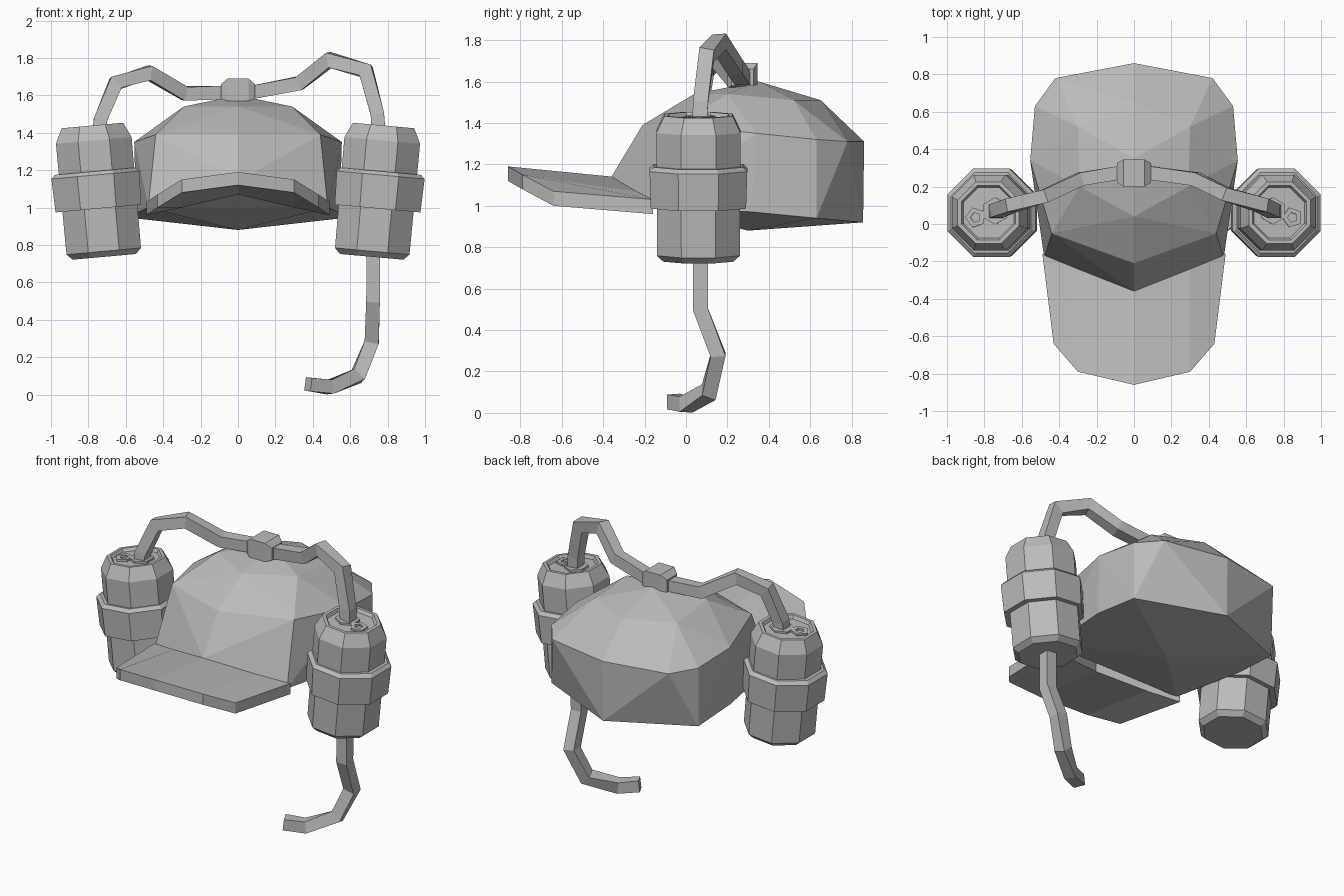
import bpy, bmesh
from math import cos, sin, pi
from mathutils import Vector, Matrix

if "Cube" in bpy.data.objects:
    bpy.data.objects.remove(bpy.data.objects["Cube"])

GREY = (0.5, 0.5, 0.5, 1)
grey = bpy.data.materials.new("plain grey")
grey.use_nodes = True
grey.diffuse_color = GREY
grey.node_tree.nodes["Principled BSDF"].inputs["Base Color"].default_value = GREY


def finish(bm, name, matrix=None):
    bmesh.ops.recalc_face_normals(bm, faces=bm.faces)
    mesh = bpy.data.meshes.new(name)
    bm.to_mesh(mesh)
    bm.free()
    mesh.materials.append(grey)
    obj = bpy.data.objects.new(name, mesh)
    bpy.context.collection.objects.link(obj)
    if matrix:
        obj.matrix_world = matrix
    return obj


def both_sides(points):
    """Mirror points across x = 0, keeping centre points single."""
    return list(points) + [(-x, y, z) for x, y, z in points if x > 0]


def hull(name, points):
    bm = bmesh.new()
    for p in both_sides(points):
        bm.verts.new(p)
    bmesh.ops.convex_hull(bm, input=bm.verts[:])
    return finish(bm, name)


def bridge(bm, a, b):
    for i in range(len(a)):
        j = (i + 1) % len(a)
        bm.faces.new((a[i], a[j], b[j], b[i]))


def lathe(name, profile, sides, matrix, closed=False):
    """Revolve (flat radius, height) pairs; closed makes a ring, else ends are capped."""
    bm = bmesh.new()
    rings = []
    for r, z in profile:
        r /= cos(pi / sides)
        angles = [(k + 0.5) * 2 * pi / sides for k in range(sides)]
        rings.append([bm.verts.new((r * cos(a), r * sin(a), z)) for a in angles])
    for a, b in zip(rings, rings[1:]):
        bridge(bm, a, b)
    if closed:
        bridge(bm, rings[-1], rings[0])
    else:
        bm.faces.new(rings[0])
        bm.faces.new(rings[-1])
    return finish(bm, name, matrix)


def square_tube(name, path, half=0.036):
    """Sweep a square along a bent path with mitred corners."""
    pts = [Vector(p) for p in path]
    bm = bmesh.new()
    rings = []
    for i, p in enumerate(pts):
        before = (p - pts[i - 1]).normalized() if i else (pts[1] - p).normalized()
        after = (pts[i + 1] - p).normalized() if i + 1 < len(pts) else before
        t = (before + after).normalized()
        u = t.cross(Vector((0, 1, 0))).normalized()
        v = u.cross(t)
        u = u * half / max(t.dot(before), 0.7)
        v = v * half
        rings.append([bm.verts.new(p + u * a + v * b)
                      for a, b in ((1, 1), (1, -1), (-1, -1), (-1, 1))])
    for a, b in zip(rings, rings[1:]):
        bridge(bm, a, b)
    bm.faces.new(rings[0])
    bm.faces.new(rings[-1])
    return finish(bm, name)


# Cap crown: lower rim, wall top, upper ring, apex and underside point
hull("cap_crown", [
    (0, -.36, 1.14), (.48, -.18, 1.0), (.545, .32, .97), (.53, .63, .94), (0, .855, .92),
    (0, -.21, 1.39), (.44, -.05, 1.39), (.555, .34, 1.35),
    (.53, .63, 1.32), (.42, .78, 1.31), (0, .86, 1.31),
    (0, .04, 1.54), (.29, .2, 1.54), (.3, .52, 1.51), (0, .65, 1.51),
    (0, .35, 1.6), (0, .3, .88)])

# Arched brim with thickness
front = [(-.43, -.64, 1.07), (-.3, -.79, 1.15), (0, -.86, 1.19),
         (.3, -.79, 1.15), (.43, -.64, 1.07)]
back = [(-.49, -.16, 1.03), (-.3, -.24, 1.07), (0, -.35, 1.14),
        (.3, -.24, 1.07), (.49, -.16, 1.03)]
bm = bmesh.new()
loops = []
for drop in (0, 0.07):
    loops.append([bm.verts.new((x, y, z - drop)) for x, y, z in front + back[::-1]])
bridge(bm, *loops)
for loop in loops:
    for i in range(4):
        bm.faces.new((loop[i], loop[i + 1], loop[8 - i], loop[9 - i]))
finish(bm, "cap_brim")

# Tilted drink cans with their holders and lid details
can = [(.17, -.355), (.2, -.325), (.203, .27), (.165, .35), (.145, .35), (.135, .33)]
band = [(.19, -.1), (.23, -.1), (.236, .08), (.215, .1), (.19, .1)]
loop = [(.022, 0), (.045, 0), (.045, .015), (.022, .015)]
for side, s in (("left", 1), ("right", -1)):
    base = Matrix.Translation((s * .747, .06, 1.09)) @ Matrix.Rotation(s * .09, 4, "Y")
    lathe(side + "_can", can, 8, base)
    lathe(side + "_can_holder", band, 8, base @ Matrix.Translation((s * .008, 0, .005)), True)
    lathe(side + "_pull_tab", loop, 5, base @ Matrix.Translation((s * .07, -.025, .328)), True)
    lathe(side + "_can_mouth", [(r * 1.4, z) for r, z in loop], 6,
          base @ Matrix.Translation((-s * .035, .01, .328)), True)

# Drinking tubes
square_tube("left_tube", [(.755, .065, 1.36), (.745, .07, 1.5), (.685, .1, 1.73),
                          (.49, .16, 1.79), (.33, .24, 1.665), (.07, .275, 1.615)])
square_tube("right_tube", [(-.745, .065, 1.36), (-.735, .07, 1.47), (-.655, .1, 1.665),
                           (-.475, .15, 1.72), (-.285, .24, 1.61), (-.07, .275, 1.615)])
square_tube("mouth_tube", [(.725, .07, .8), (.722, .07, .5), (.715, .155, .28),
                           (.64, .11, .1), (.49, .0, .04), (.375, -.06, .055)])

# Connector block on top of the cap
hull("tube_connector",
     [(.055, y, z) for y in (.2, .345) for z in (1.57, 1.69)] +
     [(.09, y, z) for y in (.22, .325) for z in (1.58, 1.66)])
